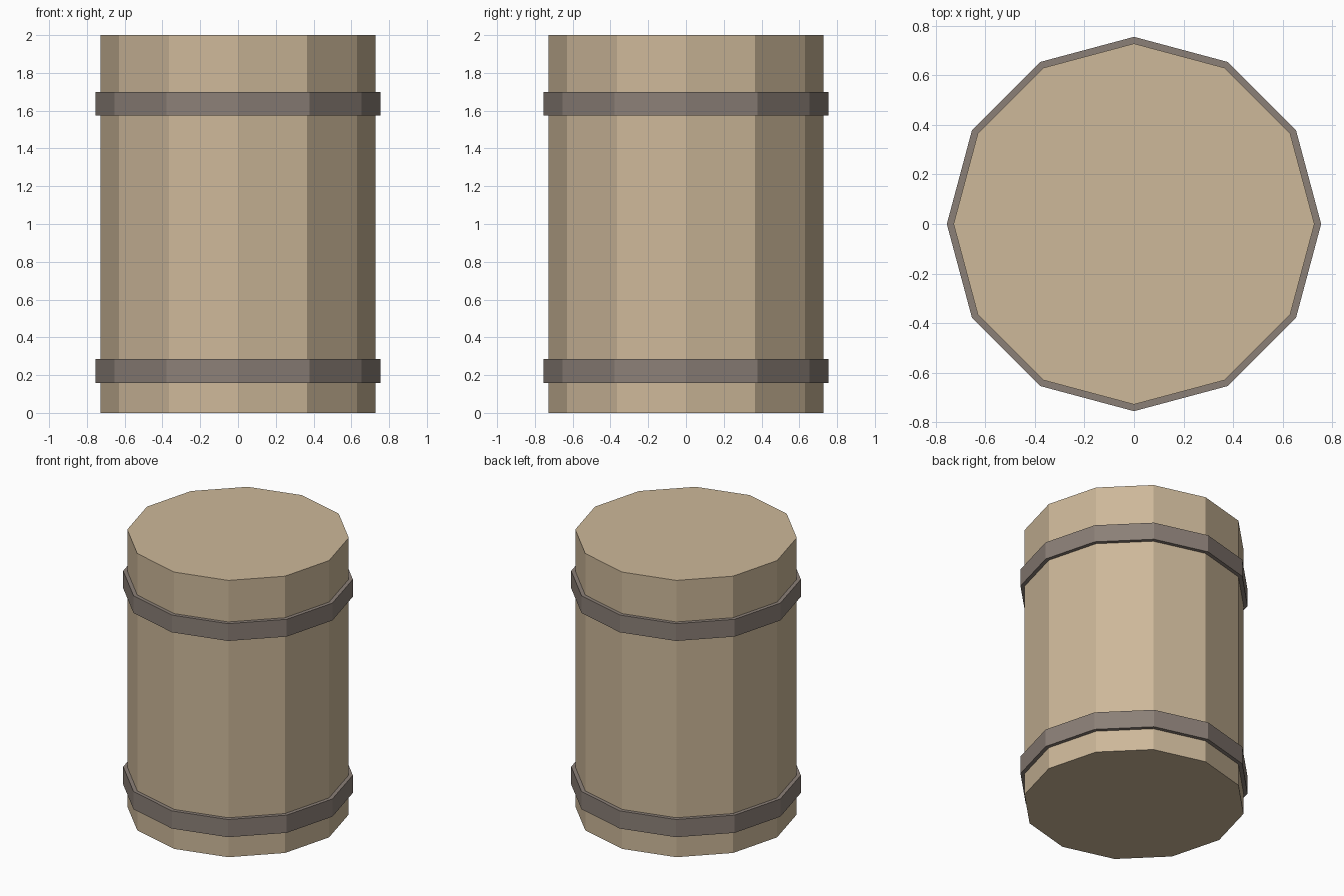
import bpy

cube = bpy.data.objects.get("Cube")
if cube:
    bpy.data.objects.remove(cube, do_unlink=True)


def make_material(name, colour):
    mat = bpy.data.materials.new(name)
    mat.use_nodes = True
    mat.diffuse_color = colour
    bsdf = next(n for n in mat.node_tree.nodes if n.type == 'BSDF_PRINCIPLED')
    bsdf.inputs["Base Color"].default_value = colour
    return mat


def prism(name, radius, bottom, top, mat):
    """Flat-sided drum with corners on the x and y axes."""
    bpy.ops.mesh.primitive_cylinder_add(
        vertices=12, radius=radius, depth=top - bottom,
        location=(0, 0, (bottom + top) / 2))
    obj = bpy.context.object
    obj.name = name
    obj.data.materials.append(mat)
    return obj


wood = make_material("pale wood", (0.61, 0.48, 0.32, 1))
iron = make_material("grey iron", (0.26, 0.215, 0.185, 1))

# Closed barrel body
prism("barrel_body", 0.728, 0, 2, wood)

# Metal hoops around the body
prism("lower_hoop", 0.755, 0.157, 0.285, iron)
prism("upper_hoop", 0.755, 1.575, 1.70, iron)
